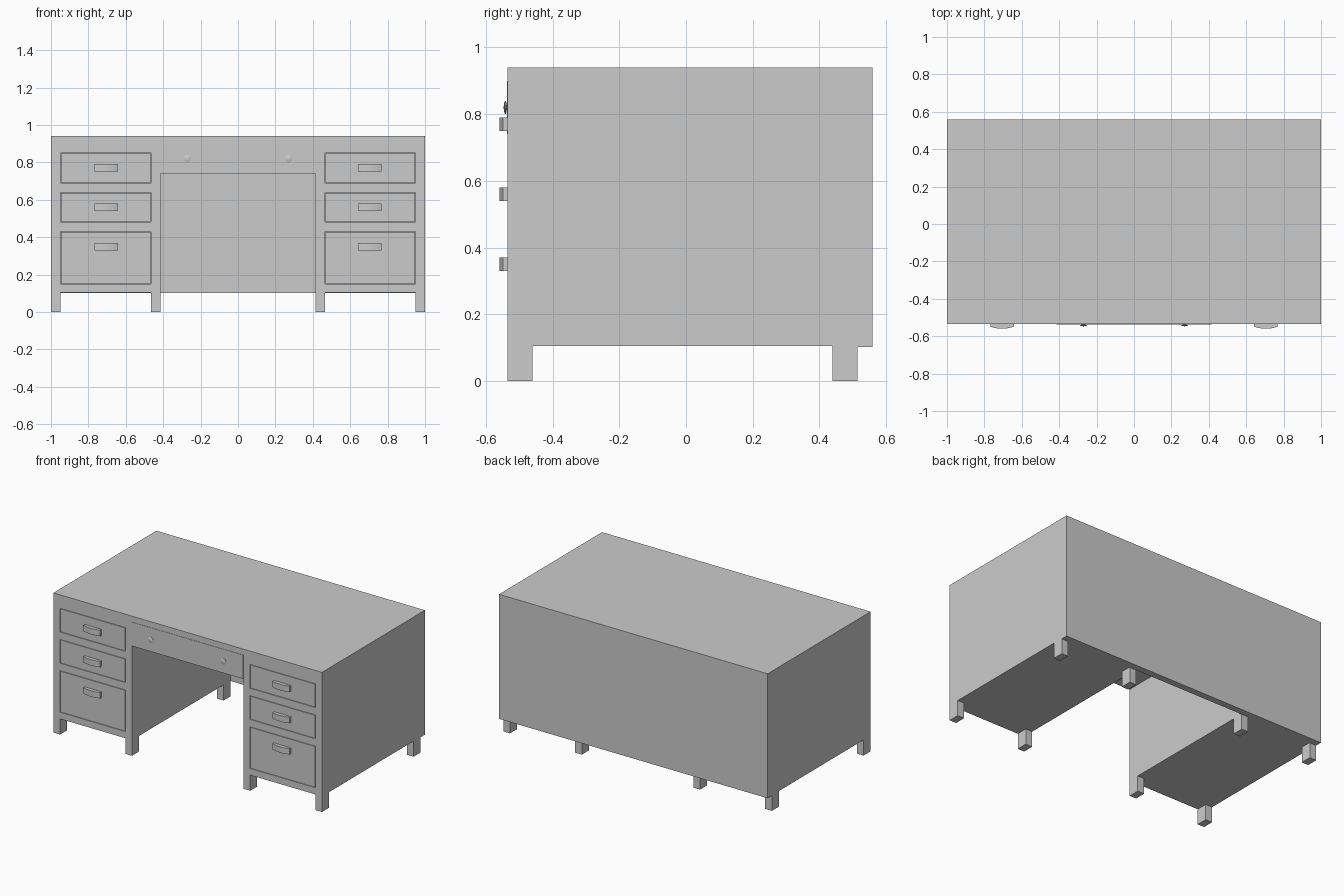
import bpy, bmesh, math

if "Cube" in bpy.data.objects:
    bpy.data.objects.remove(bpy.data.objects["Cube"])

FRONT, BACK = -0.535, 0.515      # body depth
BASE, TOP = 0.105, 0.94          # body height
INNER, POST = 0.415, 0.05        # knee space half width, post width


def mesh_object(name, bm):
    bmesh.ops.recalc_face_normals(bm, faces=bm.faces)
    me = bpy.data.meshes.new(name)
    bm.to_mesh(me)
    bm.free()
    ob = bpy.data.objects.new(name, me)
    bpy.context.collection.objects.link(ob)
    return ob


def box(name, x, y, z):
    bm = bmesh.new()
    bmesh.ops.create_cube(bm, size=1)
    for v in bm.verts:
        v.co = [a + (b - a) * (c + 0.5) for (a, b), c in zip((x, y, z), v.co)]
    return mesh_object(name, bm)


def side_box(name, s, x, y, z):
    return box(name, sorted((s * x[0], s * x[1])), y, z)


def handle(name, cx, cz):
    # shallow bowed pull, profile in plan extruded upward
    pts = [(-0.063, FRONT), (-0.063, -0.549)]
    pts += [(0.063 * t, -0.56 + 0.011 * t * t) for t in (-0.66, -0.33, 0, 0.33, 0.66)]
    pts += [(0.063, -0.549), (0.063, FRONT)]
    bm = bmesh.new()
    f = bm.faces.new([bm.verts.new((cx + x, y, cz - 0.02)) for x, y in pts])
    r = bmesh.ops.extrude_face_region(bm, geom=[f])
    verts = [g for g in r["geom"] if isinstance(g, bmesh.types.BMVert)]
    bmesh.ops.translate(bm, vec=(0, 0, 0.04), verts=verts)
    return mesh_object(name, bm)


def knob(name, cx, cz):
    # turned knob: stem and domed cap
    prof = [(0.009, 0.53), (0.007, 0.538), (0.02, 0.54), (0.02, 0.543),
            (0.012, 0.546), (0.0, 0.547)]
    bm = bmesh.new()
    vs = [bm.verts.new((cx + r, -d, cz)) for r, d in prof]
    edges = [bm.edges.new(p) for p in zip(vs, vs[1:])]
    bmesh.ops.spin(bm, geom=vs + edges, cent=(cx, 0, cz), axis=(0, 1, 0),
                   angle=math.tau, steps=24)
    bmesh.ops.remove_doubles(bm, verts=bm.verts, dist=1e-5)
    ob = mesh_object(name, bm)
    bpy.context.view_layer.objects.active = ob
    ob.select_set(True)
    bpy.ops.object.shade_smooth_by_angle()
    ob.select_set(False)


# top, back panel and centre drawer
box("desk_top", (-1, 1), (FRONT, BACK), (0.9, TOP))
box("back_panel", (-1, 1), (BACK, 0.56), (BASE - 0.003, TOP))
box("centre_drawer", (-INNER, INNER), (FRONT - 0.002, BACK), (0.74, 0.9))

# pedestals
drawers = [(0.69, 0.85, 0.77), (0.48, 0.64, 0.56), (0.15, 0.43, 0.35)]
rails = [(0.85, 0.9), (0.64, 0.69), (0.43, 0.48), (BASE, 0.15)]
gap = 0.003
for s, side in ((-1, "left"), (1, "right")):
    depth = (FRONT, BACK)
    xi, xo = INNER + POST, 1 - POST
    side_box(f"{side}_inner_panel", s, (INNER, xi), depth, (BASE, 0.9))
    side_box(f"{side}_outer_panel", s, (xo, 1), depth, (BASE, 0.9))
    for i, z in enumerate(rails):
        side_box(f"{side}_rail_{i}", s, (xi, xo), depth, z)
    for i, (z0, z1, hz) in enumerate(drawers):
        side_box(f"{side}_drawer_{i}", s, (xi + gap, xo - gap),
                 (FRONT, BACK), (z0 + gap, z1 - gap))
        handle(f"{side}_handle_{i}", s * 0.705, hz)
    # feet
    for x in ((INNER, xi), (xo, 1)):
        for y in ((FRONT, FRONT + 0.075), (BACK - 0.075, BACK)):
            side_box(f"{side}_foot", s, x, y, (0, BASE))
    knob(f"{side}_knob", s * 0.27, 0.82)
